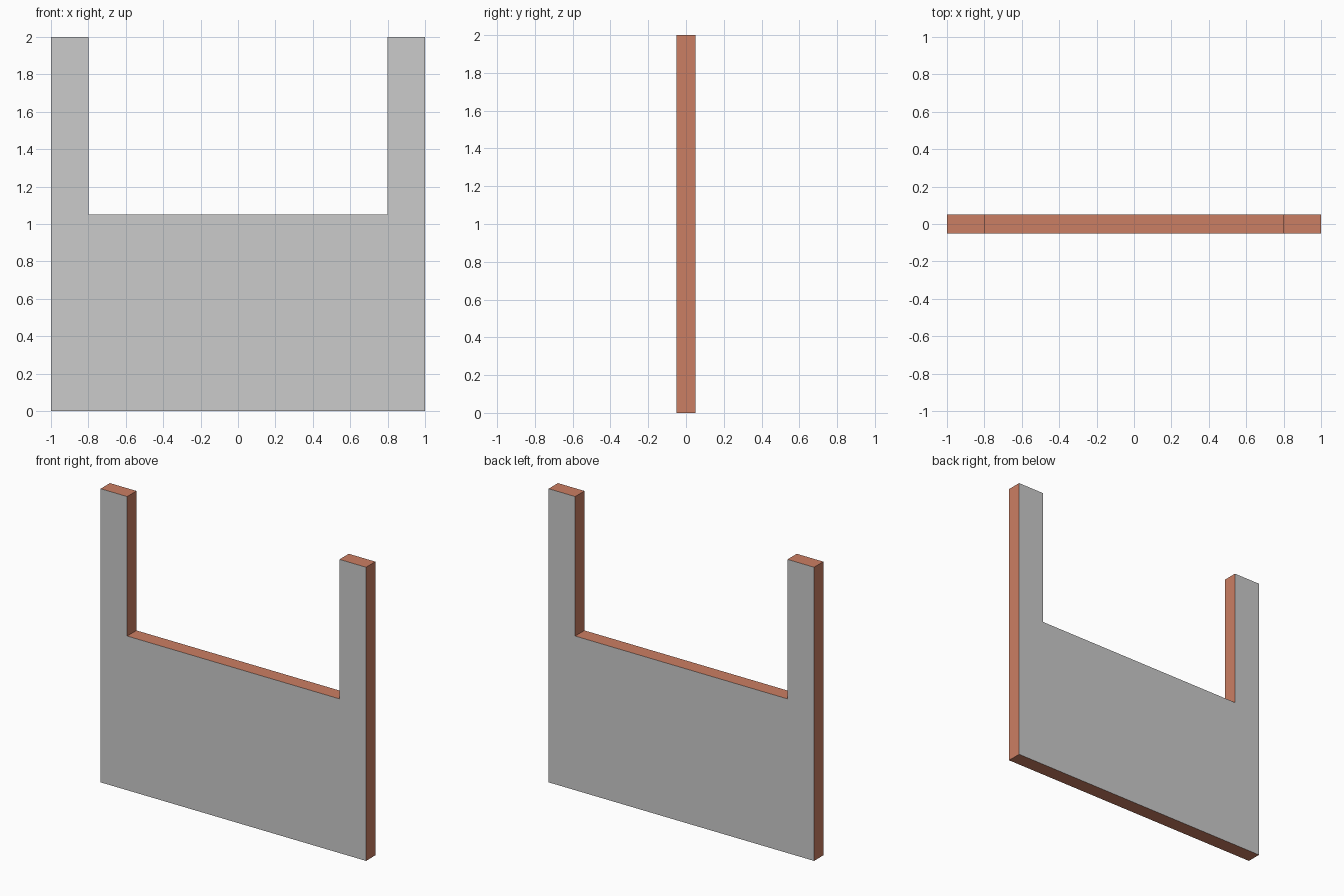
import bpy, bmesh
from mathutils import Vector

if "Cube" in bpy.data.objects:
    bpy.data.objects.remove(bpy.data.objects["Cube"])

HALF_DEPTH = 0.05

# U-shaped profile in the XZ plane, right half mirrored to the left
right = [(1.0, 0.0), (1.0, 2.0), (0.8, 2.0), (0.8, 1.05)]
profile = right + [(-x, z) for x, z in reversed(right)]

# Extrude the profile into a slab
bm = bmesh.new()
face = bm.faces.new([bm.verts.new((x, -HALF_DEPTH, z)) for x, z in profile])
ext = bmesh.ops.extrude_face_region(bm, geom=[face], use_keep_orig=True)
verts = [g for g in ext["geom"] if isinstance(g, bmesh.types.BMVert)]
bmesh.ops.translate(bm, verts=verts, vec=Vector((0, 2 * HALF_DEPTH, 0)))
bmesh.ops.recalc_face_normals(bm, faces=bm.faces[:])

# Rim faces are coloured, front and back stay plain grey
for f in bm.faces:
    f.material_index = 0 if abs(f.normal.y) > 0.5 else 1

mesh = bpy.data.meshes.new("notched_panel")
bm.to_mesh(mesh)
bm.free()

rim = bpy.data.materials.new("terracotta_rim")
rim.diffuse_color = (0.60, 0.21, 0.125, 1.0)
rim.use_nodes = True
rim.node_tree.nodes["Principled BSDF"].inputs["Base Color"].default_value = rim.diffuse_color
mesh.materials.append(None)
mesh.materials.append(rim)

panel = bpy.data.objects.new("notched_panel", mesh)
bpy.context.collection.objects.link(panel)
